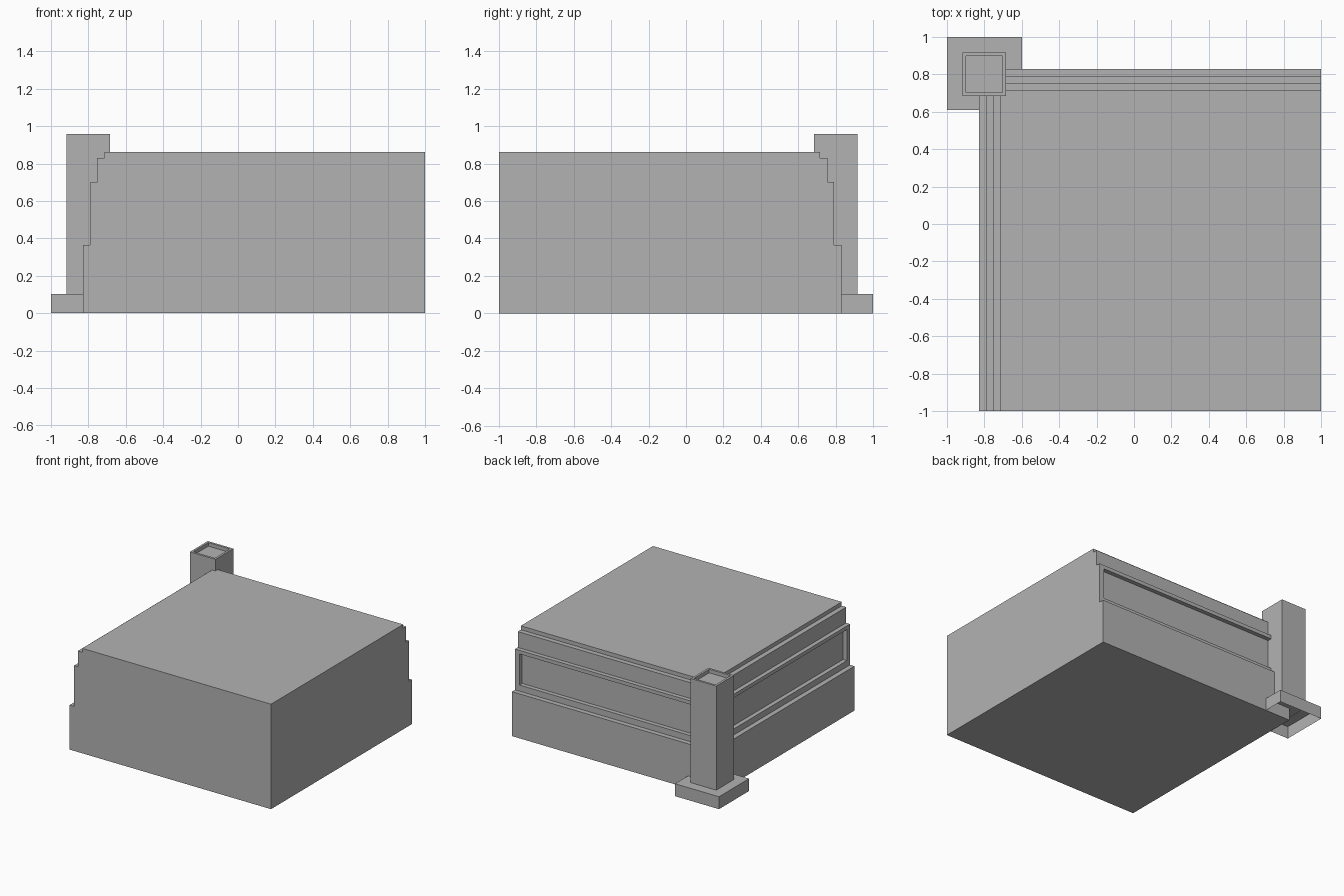
import bpy, bmesh

cube = bpy.data.objects.get("Cube")
if cube:
    bpy.data.objects.remove(cube, do_unlink=True)

grey = bpy.data.materials.new("plain_grey")
grey.use_nodes = True
grey.diffuse_color = (0.45, 0.45, 0.45, 1)
bsdf = next(n for n in grey.node_tree.nodes if n.type == "BSDF_PRINCIPLED")
bsdf.inputs["Base Color"].default_value = grey.diffuse_color


def finish(bm, name):
    mesh = bpy.data.meshes.new(name)
    bm.to_mesh(mesh)
    bm.free()
    mesh.materials.append(grey)
    obj = bpy.data.objects.new(name, mesh)
    bpy.context.collection.objects.link(obj)
    return obj


def box(x0, x1, y0, y1, z0, z1):
    bm = bmesh.new()
    bmesh.ops.create_cube(bm, size=1)
    for v in bm.verts:
        v.co.x = x1 if v.co.x > 0 else x0
        v.co.y = y1 if v.co.y > 0 else y0
        v.co.z = z1 if v.co.z > 0 else z0
    bm.normal_update()
    return bm


def face_towards(bm, sign):
    return next(f for f in bm.faces if f.normal.z * sign > 0.9)


# Stepped block: outline stepped on two sides, with a long recessed panel
POST = 0.96  # where the panel stops, short of the open ends


def ring(bm, outer, inner, z):
    pts = [(-outer, -1), (-outer, -POST), (-inner, -POST), (-inner, inner),
           (POST, inner), (POST, outer), (1, outer), (1, -1)]
    return [bm.verts.new((x, y, z)) for x, y in pts]


base, band, frieze, cap = 0.83, 0.79, 0.755, 0.715
profile = [(base, base, 0), (base, base, 0.365),
           (band, band, 0.365), (band, band, 0.415),
           (band, frieze, 0.415), (band, frieze, 0.67),
           (band, band, 0.67), (band, band, 0.70),
           (frieze, frieze, 0.70), (frieze, frieze, 0.83),
           (cap, cap, 0.83), (cap, cap, 0.862)]
bm = bmesh.new()
rings = [ring(bm, *p) for p in profile]
for a, b in zip(rings, rings[1:]):
    for i in range(len(a)):
        j = (i + 1) % len(a)
        bm.faces.new((a[i], b[i], b[j], a[j]))
bm.faces.new(rings[0])
bm.faces.new(rings[-1][::-1])
bmesh.ops.remove_doubles(bm, verts=bm.verts[:], dist=0.0001)
flat = [f for f in bm.faces if f.calc_area() < 0.000001]
bmesh.ops.delete(bm, geom=flat, context="FACES_ONLY")
finish(bm, "stepped_block")

# Corner column with a sunken top
bm = box(-0.917, -0.685, 0.685, 0.917, 0.1, 0.957)
top = face_towards(bm, 1)
bmesh.ops.inset_region(bm, faces=[top], thickness=0.026)
sunk = bmesh.ops.extrude_face_region(bm, geom=[top])["geom"]
bmesh.ops.translate(bm, vec=(0, 0, -0.03),
                    verts=[v for v in sunk if isinstance(v, bmesh.types.BMVert)])
if top.is_valid:
    bmesh.ops.delete(bm, geom=[top], context="FACES_ONLY")
bm.normal_update()
bmesh.ops.delete(bm, geom=[min(bm.faces, key=lambda f: f.calc_center_median().z)],
                 context="FACES_ONLY")
finish(bm, "corner_column")

# Plinth under the column, open underneath
bm = box(-1, -0.6, 0.61, 1, 0, 0.102)
bmesh.ops.delete(bm, geom=[face_towards(bm, -1)], context="FACES_ONLY")
finish(bm, "column_plinth")
